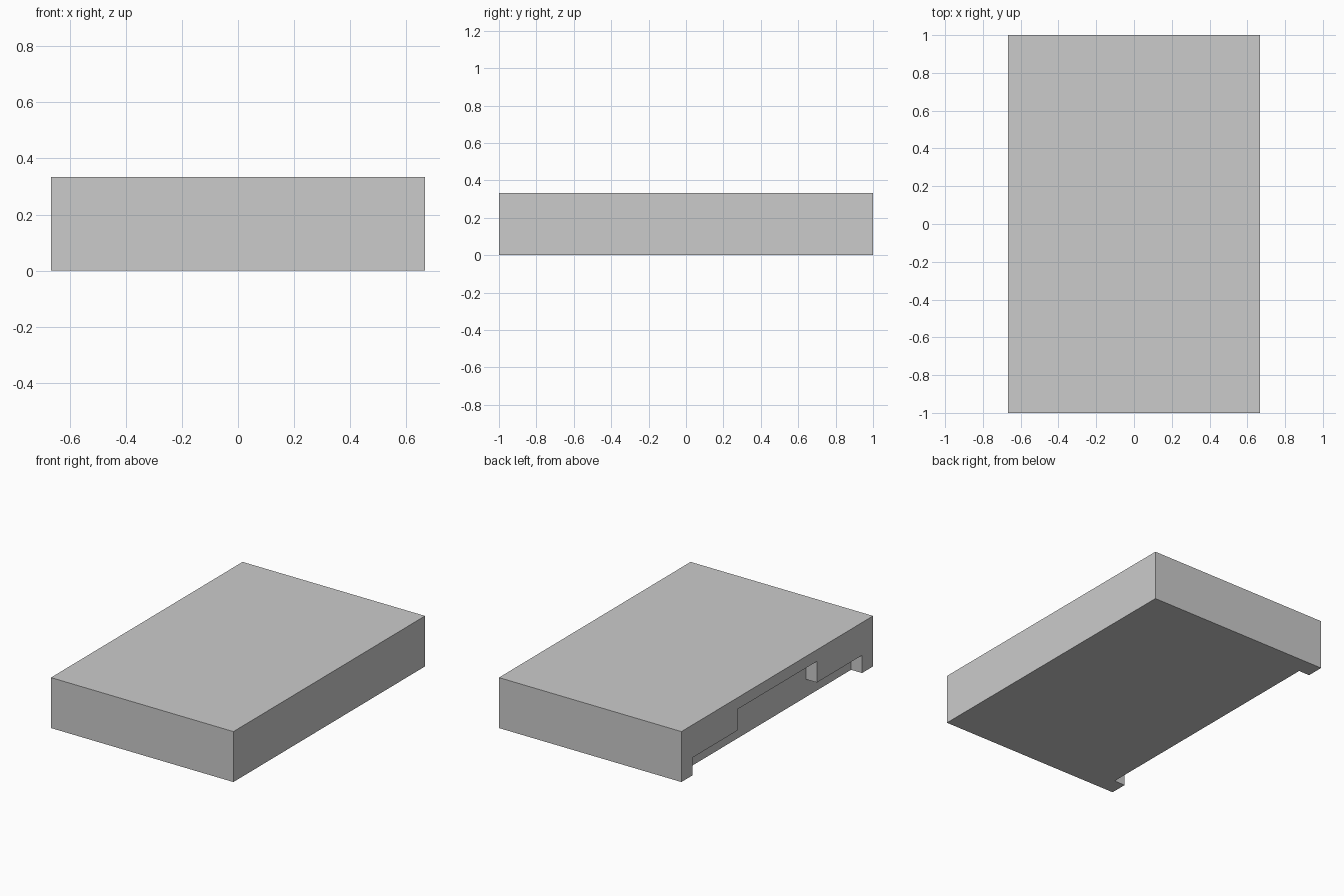
import bpy
import bmesh

if "Cube" in bpy.data.objects:
    bpy.data.objects.remove(bpy.data.objects["Cube"])

HALF_X, HALF_Y, HEIGHT = 2 / 3, 1.0, 1 / 3
RECESS_DEPTH = 0.08


def extruded_profile(name, profile, x0, x1):
    """Solid made from a (y, z) outline extruded along x."""
    bm = bmesh.new()
    face = bm.faces.new([bm.verts.new((x0, y, z)) for y, z in profile])
    moved = bmesh.ops.extrude_face_region(bm, geom=[face])["geom"]
    verts = [g for g in moved if isinstance(g, bmesh.types.BMVert)]
    bmesh.ops.translate(bm, verts=verts, vec=(x1 - x0, 0, 0))
    bmesh.ops.recalc_face_normals(bm, faces=bm.faces)
    mesh = bpy.data.meshes.new(name)
    bm.to_mesh(mesh)
    bm.free()
    obj = bpy.data.objects.new(name, mesh)
    bpy.context.collection.objects.link(obj)
    return obj


# Flat slab
slab = extruded_profile(
    "slab",
    [(-HALF_Y, 0), (HALF_Y, 0), (HALF_Y, HEIGHT), (-HALF_Y, HEIGHT)],
    -HALF_X, HALF_X)

# Stepped recess in the left side, open at the bottom
half = [(0.885, -0.1), (0.885, 0.117), (0.414, 0.117), (0.414, 0.257)]
outline = half + [(-y, z) for y, z in reversed(half)]
cutter = extruded_profile("recess_cutter", outline,
                          -HALF_X - 0.1, -HALF_X + RECESS_DEPTH)
cutter.hide_render = True

cut = slab.modifiers.new("recess", "BOOLEAN")
cut.operation = "DIFFERENCE"
cut.solver = "EXACT"
cut.object = cutter

# Apply the cut and drop the helper
bpy.context.view_layer.objects.active = slab
bpy.ops.object.modifier_apply(modifier=cut.name)
bpy.data.objects.remove(cutter)
